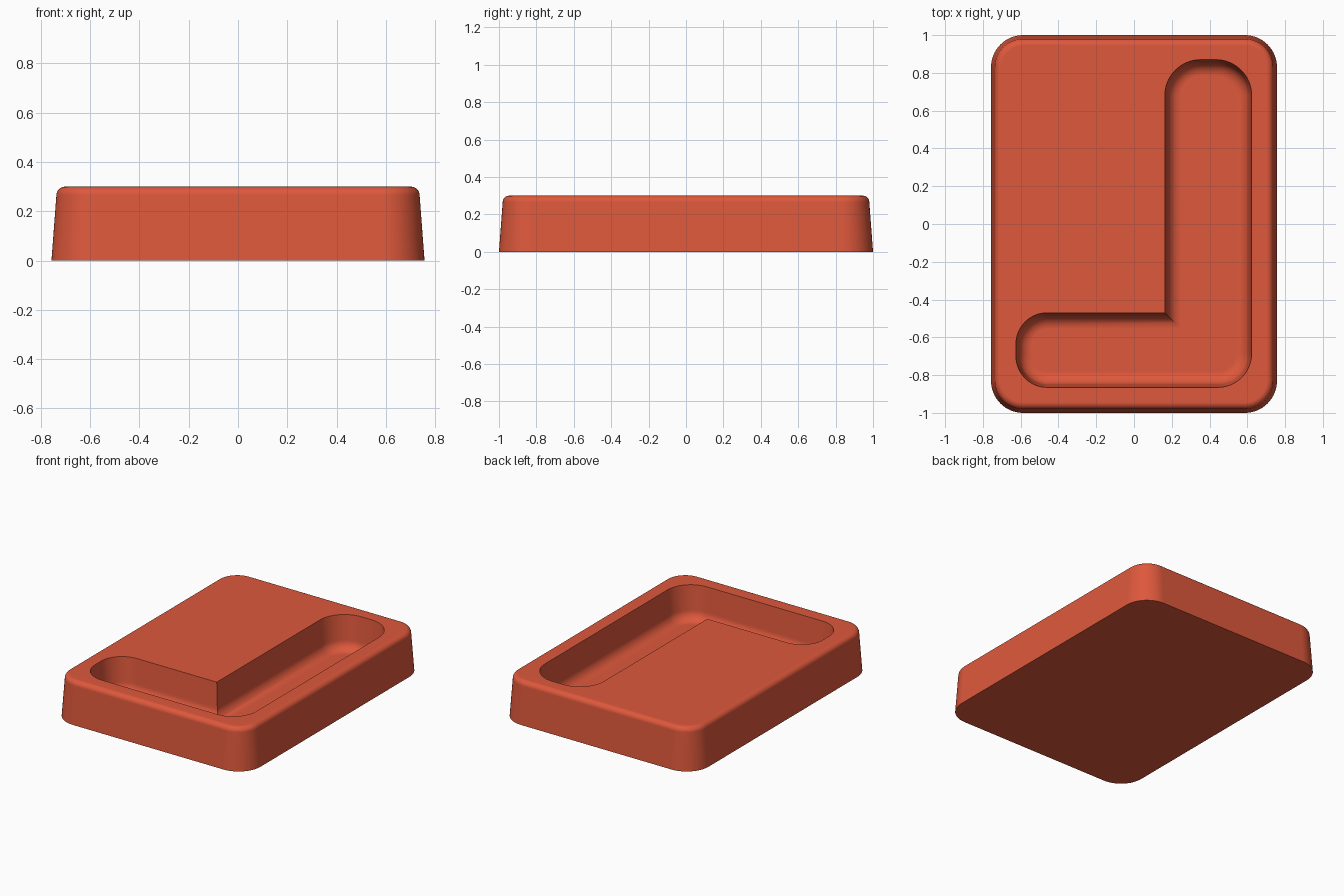
import bpy, bmesh, math
from mathutils import Vector

cube = bpy.data.objects.get("Cube")
if cube:
    bpy.data.objects.remove(cube, do_unlink=True)

red = bpy.data.materials.new("warm red")
red.use_nodes = True
color = (0.73, 0.098, 0.045, 1)
red.diffuse_color = color
red.node_tree.nodes["Principled BSDF"].inputs["Base Color"].default_value = color


def outline(bm, corners, inset, z, steps=16):
    """Inset a counter-clockwise outline of (x, y, radius) corners at height z."""
    verts = []
    for i, (x, y, r) in enumerate(corners):
        c = Vector((x, y))
        u = (c - Vector(corners[i - 1][:2])).normalized()
        v = (Vector(corners[(i + 1) % len(corners)][:2]) - c).normalized()
        n1, n2 = Vector((-u.y, u.x)), Vector((-v.y, v.x))
        if r == 0:
            points = [c + inset * (n1 + n2)]
        else:
            center = c + r * (n1 + n2)
            turns = [math.pi / 2 * k / steps for k in range(steps + 1)]
            points = [center - (r - inset) * (n1 * math.cos(t) + n2 * math.sin(t)) for t in turns]
        verts += [bm.verts.new((p.x, p.y, z)) for p in points]
    return verts


def loft(bm, corners, profile):
    """Skin the outline along (inset, height) steps and return the end rings."""
    rings = [outline(bm, corners, d, z) for d, z in profile]
    for a, b in zip(rings, rings[1:]):
        n = len(a)
        for i in range(n):
            j = (i + 1) % n
            bm.faces.new((a[i], a[j], b[j], b[i]))
    return rings[0], rings[-1]


def ring_edges(bm, ring):
    return [bm.edges.get((ring[i - 1], ring[i])) for i in range(len(ring))]


H, W, L = 0.3, 0.757, 1.0
bm = bmesh.new()

# Outer wall: slight draft, then a rounded top rim
body = [(-W, -L, 0.17), (W, -L, 0.17), (W, L, 0.17), (-W, L, 0.17)]
edge = 0.035
wall = [(0, 0)]
for k in range(9):
    t = math.pi / 2 * k / 8
    wall.append((0.02 + edge * (1 - math.cos(t)), H - edge + edge * math.sin(t)))
base, rim = loft(bm, body, wall)
bm.faces.new(list(reversed(base)))

# L-shaped recess: drafted wall, then a fillet into the flat floor
recess = [(-0.625, -0.865, 0.165), (0.623, -0.865, 0.18), (0.623, 0.87, 0.19),
          (0.163, 0.87, 0.19), (0.163, -0.47, 0), (-0.625, -0.47, 0.165)]
fillet, floor_z = 0.07, 0.06
pocket = [(0, H)]
for k in range(11):
    t = math.pi / 2 * k / 10
    pocket.append((0.015 + fillet * (1 - math.cos(t)), floor_z + fillet * (1 - math.sin(t))))
mouth, floor = loft(bm, recess, pocket)
bm.faces.new(floor)

# Flat top between the rim and the recess
bmesh.ops.triangle_fill(bm, use_beauty=True, edges=ring_edges(bm, rim) + ring_edges(bm, mouth),
                        normal=(0, 0, 1))
bmesh.ops.recalc_face_normals(bm, faces=bm.faces)

mesh = bpy.data.meshes.new("tray")
bm.to_mesh(mesh)
bm.free()
mesh.materials.append(red)
tray = bpy.data.objects.new("tray", mesh)
bpy.context.collection.objects.link(tray)

bpy.ops.object.select_all(action="DESELECT")
tray.select_set(True)
bpy.context.view_layer.objects.active = tray
bpy.ops.object.shade_smooth_by_angle(angle=math.radians(35))
weighted = tray.modifiers.new("weighted normals", "WEIGHTED_NORMAL")
weighted.keep_sharp = True
